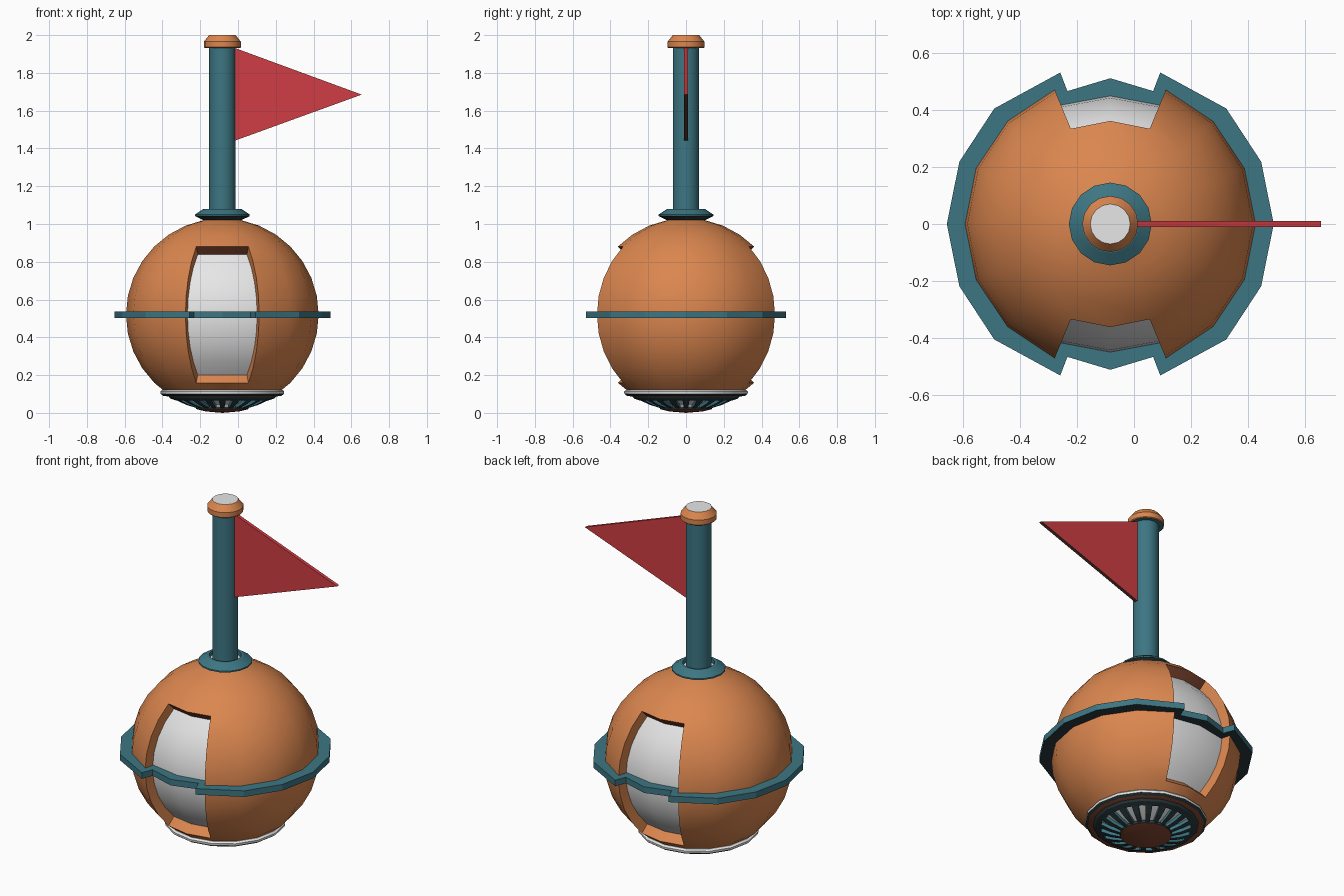
import bpy, bmesh, math
from math import sin, cos, pi, radians

if "Cube" in bpy.data.objects:
    bpy.data.objects.remove(bpy.data.objects["Cube"])

CX, CZ, R = -0.083, 0.52, 0.51      # ball centre and radius
INNER = 0.45                        # radius of the recessed panels
N = 16


def material(name, rgb):
    m = bpy.data.materials.new(name)
    m.diffuse_color = (*rgb, 1)
    m.use_nodes = True
    m.node_tree.nodes["Principled BSDF"].inputs["Base Color"].default_value = m.diffuse_color
    return m


ORANGE = material("orange", (0.71, 0.24, 0.078))
TEAL = material("teal", (0.046, 0.18, 0.225))
WHITE = material("white", (0.8, 0.8, 0.8))
RED = material("red", (0.62, 0.048, 0.056))
BROWN = material("dark_brown", (0.23, 0.065, 0.032))
UMBER = material("umber", (0.1, 0.04, 0.028))
BLACK = material("near_black_teal", (0.024, 0.042, 0.048))


def finish(name, bm, mats, smooth=True, x=CX):
    bmesh.ops.remove_doubles(bm, verts=bm.verts, dist=1e-5)
    bmesh.ops.recalc_face_normals(bm, faces=bm.faces)
    me = bpy.data.meshes.new(name)
    bm.to_mesh(me)
    bm.free()
    for m in mats:
        me.materials.append(m)
    ob = bpy.data.objects.new(name, me)
    bpy.context.collection.objects.link(ob)
    ob.location.x = x
    if smooth:
        bpy.ops.object.select_all(action='DESELECT')
        ob.select_set(True)
        bpy.context.view_layer.objects.active = ob
        bpy.ops.object.shade_smooth_by_angle(angle=radians(30))
    return ob


def face(bm, pts, mat=0):
    out = []
    for p in pts:
        if p not in out:
            out.append(p)
    f = bm.faces.new([bm.verts.new(p) for p in out])
    f.material_index = mat


def lathe(name, prof, mats, index=None, closed=False, smooth=True):
    """Spin an (r, z) profile; index gives a material slot per profile segment."""
    bm = bmesh.new()
    pairs = list(zip(prof, prof[1:] + prof[:1]))
    if not closed:
        pairs.pop()
    for k, ((r0, z0), (r1, z1)) in enumerate(pairs):
        for i in range(N):
            a, b = 2 * pi * i / N, 2 * pi * ((i + 1) % N) / N
            face(bm, [(r0 * cos(a), r0 * sin(a), z0), (r0 * cos(b), r0 * sin(b), z0),
                      (r1 * cos(b), r1 * sin(b), z1), (r1 * cos(a), r1 * sin(a), z1)],
                 index[k] if index else 0)
    return finish(name, bm, mats, smooth)


def ball(i, j, r):
    """Ball grid point: i around, j down from the top pole; panels are a touch wider."""
    a, t = 2 * pi * (i % N) / N, pi * j / 16
    wide = 1.07 if r == INNER else 1
    return (wide * r * sin(t) * cos(a), r * sin(t) * sin(a), CZ + r * cos(t))


# Ball shell with a recessed panel in front and at the back
bm = bmesh.new()
for j in range(1, 13):
    for i in range(N):
        panel = i in (3, 4, 11, 12) and 4 <= j < 12
        r = INNER if panel else R
        face(bm, [ball(i, j, r), ball(i, j + 1, r), ball(i + 1, j + 1, r), ball(i + 1, j, r)],
             1 if panel else 0)
for i0 in (3, 11):
    for j in range(4, 12):          # side walls of the recess
        face(bm, [ball(i0, j, R), ball(i0, j, INNER), ball(i0, j + 1, INNER), ball(i0, j + 1, R)])
        face(bm, [ball(i0 + 2, j, R), ball(i0 + 2, j + 1, R),
                  ball(i0 + 2, j + 1, INNER), ball(i0 + 2, j, INNER)])
    for i in (i0, i0 + 1):          # dark ceiling and orange sill
        face(bm, [ball(i, 4, R), ball(i + 1, 4, R), ball(i + 1, 4, INNER), ball(i, 4, INNER)], 2)
        face(bm, [ball(i, 12, R), ball(i, 12, INNER), ball(i + 1, 12, INNER), ball(i + 1, 12, R)])
finish("ball_shell", bm, [ORANGE, WHITE, BROWN])


# Belt round the middle, stepping into each recess, dark underneath
def loop(quarter):
    half = quarter + [(-x, y) for x, y in reversed(quarter[:-1])]
    return half + [(x, -y) for x, y in reversed(half[1:-1])]


outer = loop([(0.572, 0), (0.528, 0.218), (0.406, 0.404), (0.175, 0.53), (0.15, 0.465), (0, 0.51)])
inner = loop([(0.5, 0), (0.462, 0.191), (0.354, 0.354), (0.193, 0.466), (0.178, 0.408), (0, 0.44)])
bm = bmesh.new()
z0, z1 = 0.502, 0.538
for k in range(len(outer)):
    n = (k + 1) % len(outer)
    for (p, pz), (q, qz), m in (((outer, z0), (outer, z1), 0), ((outer, z1), (inner, z1), 0),
                                ((inner, z1), (inner, z0), 0), ((inner, z0), (outer, z0), 1)):
        face(bm, [(*p[k], pz), (*p[n], pz), (*q[n], qz), (*q[k], qz)], m)
finish("belt", bm, [TEAL, BLACK], smooth=False)

# Collar, pole and its cap
lathe("collar", [(0.1, 1.02), (0.145, 1.042), (0.145, 1.05), (0.1, 1.08), (0.086, 1.08),
                 (0.086, 1.055), (0, 1.055)], [TEAL, WHITE, BLACK], [2, 0, 0, 0, 0, 1])
lathe("pole", [(0.07, 1.05), (0.07, 1.94)], [TEAL])
lathe("pole_cap", [(0, 1.932), (0.094, 1.932), (0.098, 1.936), (0.098, 1.965), (0.07, 2.0), (0, 2.0)],
      [ORANGE, WHITE, TEAL], [2, 0, 0, 0, 1])

# Pennant with a dark lower edge
bm = bmesh.new()
T = 0.01
tri = [(-0.02, 1.933), (-0.02, 1.44), (0.655, 1.685)]
face(bm, [(x, -T, z) for x, z in tri])
face(bm, [(x, T, z) for x, z in tri])
for k in range(3):
    (xa, za), (xb, zb) = tri[k], tri[(k + 1) % 3]
    face(bm, [(xa, -T, za), (xb, -T, zb), (xb, T, zb), (xa, T, za)], 1 if k == 1 else 0)
finish("pennant", bm, [RED, UMBER], smooth=False, x=0)

# Base rim: white above, dark edge and brown ring beneath
lathe("base_rim", [(0.29, 0.122), (0.318, 0.122), (0.328, 0.113), (0.326, 0.1), (0.312, 0.09),
                   (0.268, 0.085), (0.268, 0.1)], [WHITE, BLACK, BROWN],
      [0, 0, 0, 1, 2, 2, 0], closed=True)

# Grille under the ball: hoop, pale backing, ribs and centre boss
lathe("grille_hoop", [(0.285, 0.088), (0.275, 0.076), (0.245, 0.066), (0.24, 0.1)],
      [TEAL, BLACK], [1, 1, 0, 0], closed=True)
lathe("grille_backing", [(0.25, 0.088), (0.19, 0.06), (0.12, 0.038)], [WHITE])
bm = bmesh.new()
path = [(0.255, 0.072), (0.19, 0.042), (0.125, 0.022)]
for i in range(20):
    a = 2 * pi * i / 20

    def rib(k, side, dz):
        r, z = path[k]
        w = 0.075 * r * side
        return (r * cos(a) - w * sin(a), r * sin(a) + w * cos(a), z + dz)

    for k in (0, 1):
        face(bm, [rib(k, -1, 0), rib(k, 1, 0), rib(k + 1, 1, 0), rib(k + 1, -1, 0)], 1)
        for s in (-1, 1):
            face(bm, [rib(k, s, 0), rib(k + 1, s, 0), rib(k + 1, s, 0.02), rib(k, s, 0.02)])
finish("grille_ribs", bm, [TEAL, BLACK], smooth=False)
lathe("grille_boss", [(0.14, 0.034), (0.138, 0.02), (0.09, 0.008), (0, 0.0)],
      [BROWN, BLACK], [1, 0, 0])
